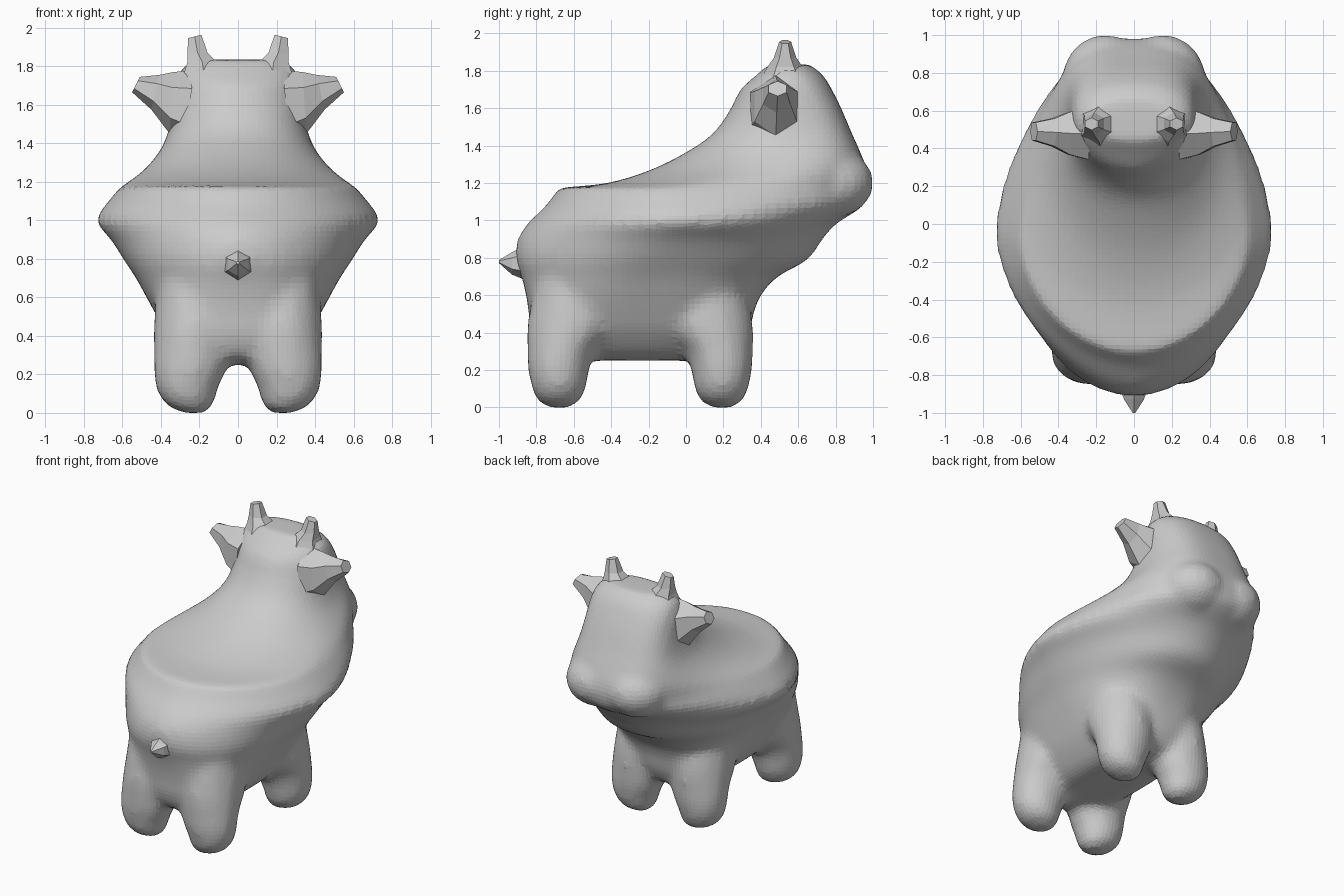
import bpy, bmesh, math
from mathutils import Vector

if "Cube" in bpy.data.objects:
    bpy.data.objects.remove(bpy.data.objects["Cube"])


def make_object(name, bm):
    bmesh.ops.recalc_face_normals(bm, faces=bm.faces)
    me = bpy.data.meshes.new(name)
    bm.to_mesh(me)
    bm.free()
    ob = bpy.data.objects.new(name, me)
    bpy.context.collection.objects.link(ob)
    return ob


def loft(bm, rings):
    """Skin a list of equal-length point rings and cap both ends."""
    loops = [[bm.verts.new(p) for p in ring] for ring in rings]
    n = len(loops[0])
    for a, b in zip(loops, loops[1:]):
        for i in range(n):
            j = (i + 1) % n
            bm.faces.new((a[i], a[j], b[j], b[i]))
    bm.faces.new(loops[0])
    bm.faces.new(loops[-1])


def refine(rows, steps=4):
    """Catmull-Rom interpolation between parameter rows."""
    out = []
    for i in range(len(rows) - 1):
        p0, p1, p2 = rows[max(i - 1, 0)], rows[i], rows[i + 1]
        p3 = rows[min(i + 2, len(rows) - 1)]
        for k in range(steps):
            t = k / steps
            out.append([0.5 * (2 * b + (c - a) * t + (2 * a - 5 * b + 4 * c - d) * t * t
                               + (3 * b - a - 3 * c + d) * t ** 3)
                        for a, b, c, d in zip(p0, p1, p2, p3)])
    return out + [list(rows[-1])]


def slice_ring(z, back, front, half, mid, nb, nf, count=64):
    """Horizontal superellipse slice, widest at y = mid."""
    pts = []
    for i in range(count):
        a = 2 * math.pi * i / count
        c, s = math.cos(a), math.sin(a)
        ry, n = (front - mid, nf) if s > 0 else (mid - back, nb)
        pts.append((half * math.copysign(abs(c) ** (2 / n), c),
                    mid + ry * math.copysign(abs(s) ** (2 / n), s), z))
    return pts


# Slices: z, back y, front y, half width, widest y, back and front roundness
TRUNK = [
    (0.25, -0.66, 0.16, 0.17, -0.25, 2.4, 2.4), (0.29, -0.78, 0.28, 0.26, -0.25, 2.6, 2.6),
    (0.40, -0.83, 0.34, 0.36, -0.25, 2.8, 2.8), (0.50, -0.84, 0.36, 0.42, -0.25, 2.8, 2.8),
    (0.60, -0.855, 0.40, 0.475, -0.24, 2.5, 2.6), (0.70, -0.88, 0.49, 0.53, -0.22, 2.2, 2.3),
    (0.79, -0.91, 0.65, 0.59, -0.18, 2.0, 2.0), (0.90, -0.90, 0.73, 0.66, -0.12, 1.8, 1.9),
    (0.98, -0.85, 0.80, 0.73, -0.06, 1.75, 1.85), (1.03, -0.80, 0.88, 0.725, -0.04, 1.8, 1.85),
    (1.09, -0.74, 0.96, 0.68, -0.03, 1.85, 1.95), (1.175, -0.68, 0.985, 0.61, -0.02, 1.95, 2.05)]
NECK_HEAD = [
    TRUNK[-1],
    (1.20, -0.42, 0.985, 0.57, 0.12, 2.0, 2.1), (1.27, -0.19, 0.97, 0.48, 0.35, 2.0, 2.4),
    (1.37, 0.01, 0.93, 0.40, 0.50, 2.1, 2.8), (1.47, 0.15, 0.885, 0.36, 0.54, 2.1, 2.9),
    (1.60, 0.24, 0.83, 0.34, 0.54, 2.0, 2.8), (1.70, 0.29, 0.78, 0.33, 0.54, 1.9, 2.6),
    (1.78, 0.38, 0.73, 0.30, 0.54, 2.0, 2.4), (1.835, 0.44, 0.66, 0.23, 0.54, 2.0, 2.2)]
bm = bmesh.new()
loft(bm, [slice_ring(*s) for s in refine(TRUNK)[:-1] + refine(NECK_HEAD)])

# Legs flare towards the belly: z, centre x, x radius, y radius, shift to the middle
LEG = [(0.0, 0.23, 0.06, 0.06, 0), (0.04, 0.25, 0.125, 0.12, 0), (0.12, 0.265, 0.16, 0.15, 0),
       (0.22, 0.25, 0.19, 0.168, 0), (0.32, 0.235, 0.205, 0.19, 0.02),
       (0.45, 0.225, 0.215, 0.24, 0.07), (0.72, 0.20, 0.22, 0.22, 0.10)]
for side in (-1, 1):
    for cy, inward in ((-0.68, 1), (0.19, -1)):
        loft(bm, [[(side * cx + rx * math.cos(a), cy + inward * sh + ry * math.sin(a), z)
                   for a in (2 * math.pi * k / 16 for k in range(16))]
                  for z, cx, rx, ry, sh in refine(LEG, 2)])
    # Muzzle lobes
    res = bmesh.ops.create_uvsphere(bm, u_segments=20, v_segments=12, radius=1)
    for v in res["verts"]:
        v.co = Vector((side * 0.155 + v.co.x * 0.225, 0.77 + v.co.y * 0.235, 1.20 + v.co.z * 0.19))

body = make_object("animal_body", bm)
remesh = body.modifiers.new("Blend", 'REMESH')
remesh.mode = 'VOXEL'
remesh.voxel_size = 0.03
smooth = body.modifiers.new("Soften", 'SMOOTH')
smooth.factor = 0.5
smooth.iterations = 8
bpy.context.view_layer.objects.active = body
body.select_set(True)
for mod in list(body.modifiers):
    bpy.ops.object.modifier_apply(modifier=mod.name)
bpy.ops.object.shade_flat()


def spike(name, sections, sides=6):
    """Faceted tapering part: sections are (centre, axis_u, axis_v)."""
    bm = bmesh.new()
    rings = []
    for c, u, v in sections:
        rings.append([Vector(c) + Vector(u) * math.cos(a) + Vector(v) * math.sin(a)
                      for a in (2 * math.pi * (k + 0.5) / sides for k in range(sides))])
    loft(bm, rings)
    return make_object(name, bm)


for s, label in ((-1, "left"), (1, "right")):
    # Ears point outwards with blunt tips
    spike(label + "_ear", [
        ((s * 0.25, 0.48, 1.59), (0, 0.16, 0), (s * -0.02, 0, 0.19)),
        ((s * 0.345, 0.48, 1.61), (0, 0.13, 0), (s * -0.01, 0, 0.16)),
        ((s * 0.43, 0.485, 1.665), (0, 0.085, 0), (s * -0.02, 0, 0.09)),
        ((s * 0.53, 0.49, 1.705), (0, 0.055, 0), (s * -0.02, 0, 0.04))])
    # Horns point upwards
    spike(label + "_horn", [
        ((s * 0.175, 0.53, 1.74), (0.13, 0, 0), (0, 0.14, 0)),
        ((s * 0.185, 0.53, 1.82), (0.09, 0, 0), (0, 0.095, 0)),
        ((s * 0.21, 0.53, 1.87), (0.06, 0, 0), (0, 0.06, 0)),
        ((s * 0.225, 0.53, 1.955), (0.04, 0, -s * 0.01), (0, 0.032, 0))])

# Tail stub
spike("tail", [((0, -0.84, 0.775), (0.10, 0, 0), (0, 0, 0.10)),
               ((0, -0.93, 0.77), (0.06, 0, 0), (0, 0, 0.06)),
               ((0, -1.0, 0.78), (0.008, 0, 0), (0, 0, 0.008))])
